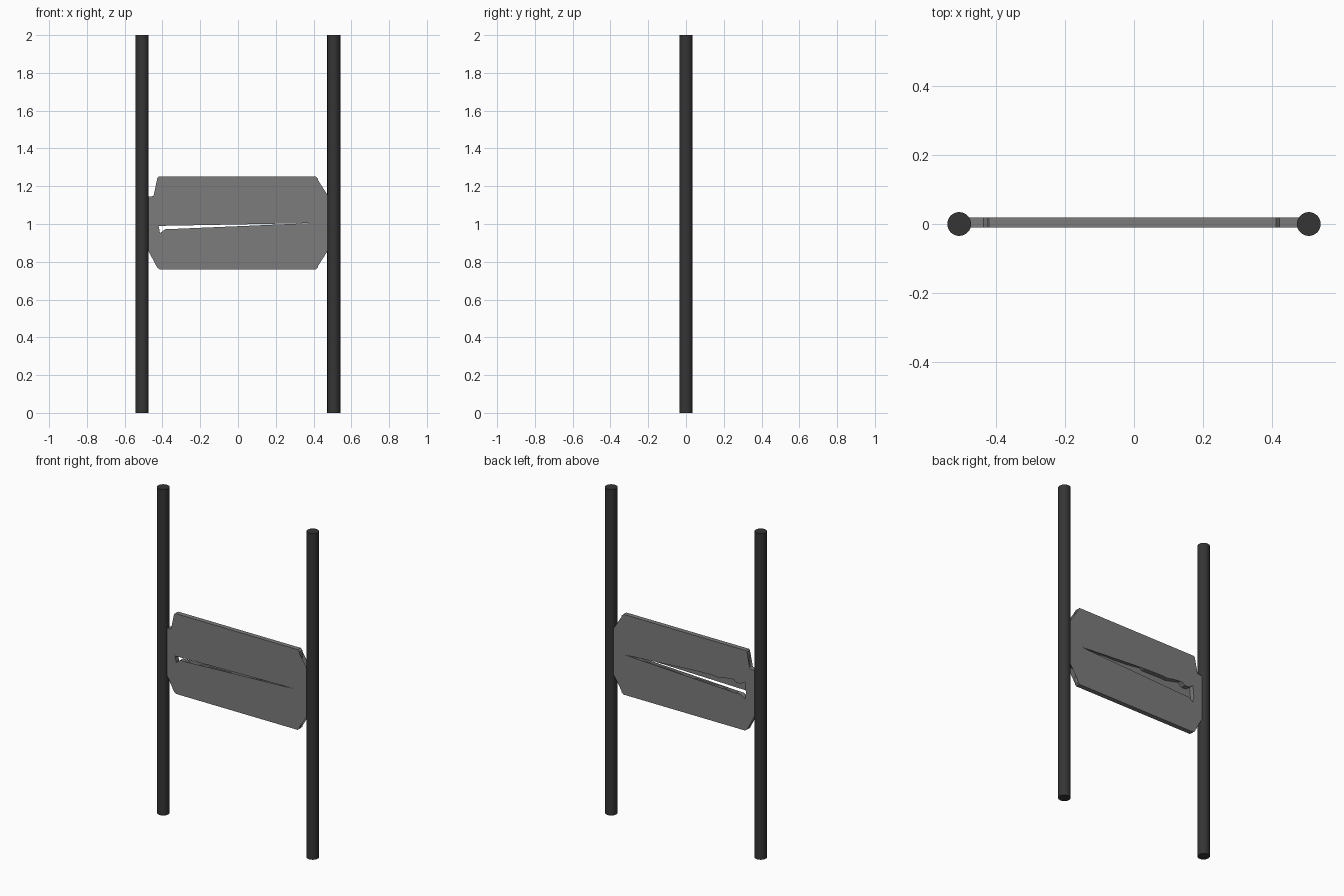
import bpy, bmesh

if "Cube" in bpy.data.objects:
    bpy.data.objects.remove(bpy.data.objects["Cube"])

def material(name, v):
    m = bpy.data.materials.new(name)
    m.diffuse_color = (v, v, v, 1)
    m.use_nodes = True
    m.node_tree.nodes["Principled BSDF"].inputs["Base Color"].default_value = m.diffuse_color
    return m

dark, steel = material("dark_metal", 0.035), material("steel", 0.2)

# Two upright posts
for side, x in (("left", -0.507), ("right", 0.507)):
    bpy.ops.mesh.primitive_cylinder_add(vertices=32, radius=0.0345, depth=2, location=(x, 0, 1))
    post = bpy.context.object
    post.name = side + "_post"
    post.data.materials.append(dark)
    bpy.ops.object.shade_smooth_by_angle(angle=0.6)

# Blade outline halves as (x, z), each running from the left tab to the right tab
MID = 1.005
notch = [(0.412, 1.251), (0.423, 1.24), (0.423, 1.192), (0.417, 1.182),
         (0.407, 1.177), (0.405, 1.155), (0.412, 1.15), (0.48, 1.144)]
outer_top = [(-0.48, 1.144), (-0.436, 1.149), (-0.427, 1.158), (-0.427, 1.244), (-0.42, 1.251)] + notch
outer_bottom = [(-0.48, 0.868), (-0.427, 0.768), (-0.413, 0.759)] + [(x, 2 * MID - z) for x, z in notch]

# Ragged central slot, lower edge mirrored to the upper edge
slot_bottom = [(-0.413, 0.952), (-0.386, 0.972), (-0.354, 0.974), (-0.328, 0.951),
               (-0.228, 0.974), (-0.2, 0.971), (-0.06, 0.974), (-0.042, 0.963),
               (0.037, 0.974), (0.14, 0.981), (0.22, 0.981), (0.328, 0.997)]
slot_top = [(x, 2 * MID - z) for x, z in slot_bottom]
SL, SR = (-0.42, 0.99), (0.395, MID)
TL, TR = (-0.48, 0.99), (0.48, MID)

bm = bmesh.new()
cache = {}

def vert(p, y):
    if (p, y) not in cache:
        cache[p, y] = bm.verts.new((p[0], y, p[1]))
    return cache[p, y]

FRONT, BACK = -0.010, 0.019

def face(points, y):
    bm.faces.new([vert(p, y) for p in points])

def half(outer, slot, y):
    face([TL] + outer + [TR, SR] + slot[::-1] + [SL], y)

def wall(loop):
    for a, b in zip(loop, loop[1:] + loop[:1]):
        bm.faces.new([vert(a, FRONT), vert(b, FRONT), vert(b, BACK), vert(a, BACK)])

# The back is fully slotted; the front skin covers the slot's upper half
half(outer_top, slot_top, BACK)
half(outer_bottom, slot_bottom, BACK)
half(outer_top, [], FRONT)
half(outer_bottom, slot_bottom, FRONT)
wall([TL] + outer_top + [TR] + outer_bottom[::-1])
wall([SL] + slot_top + [SR] + slot_bottom[::-1])
bmesh.ops.triangulate(bm, faces=[f for f in bm.faces if len(f.verts) > 4])
bmesh.ops.recalc_face_normals(bm, faces=bm.faces)

mesh = bpy.data.meshes.new("blade")
bm.to_mesh(mesh)
bm.free()
mesh.materials.append(steel)
bpy.context.collection.objects.link(bpy.data.objects.new("blade", mesh))
